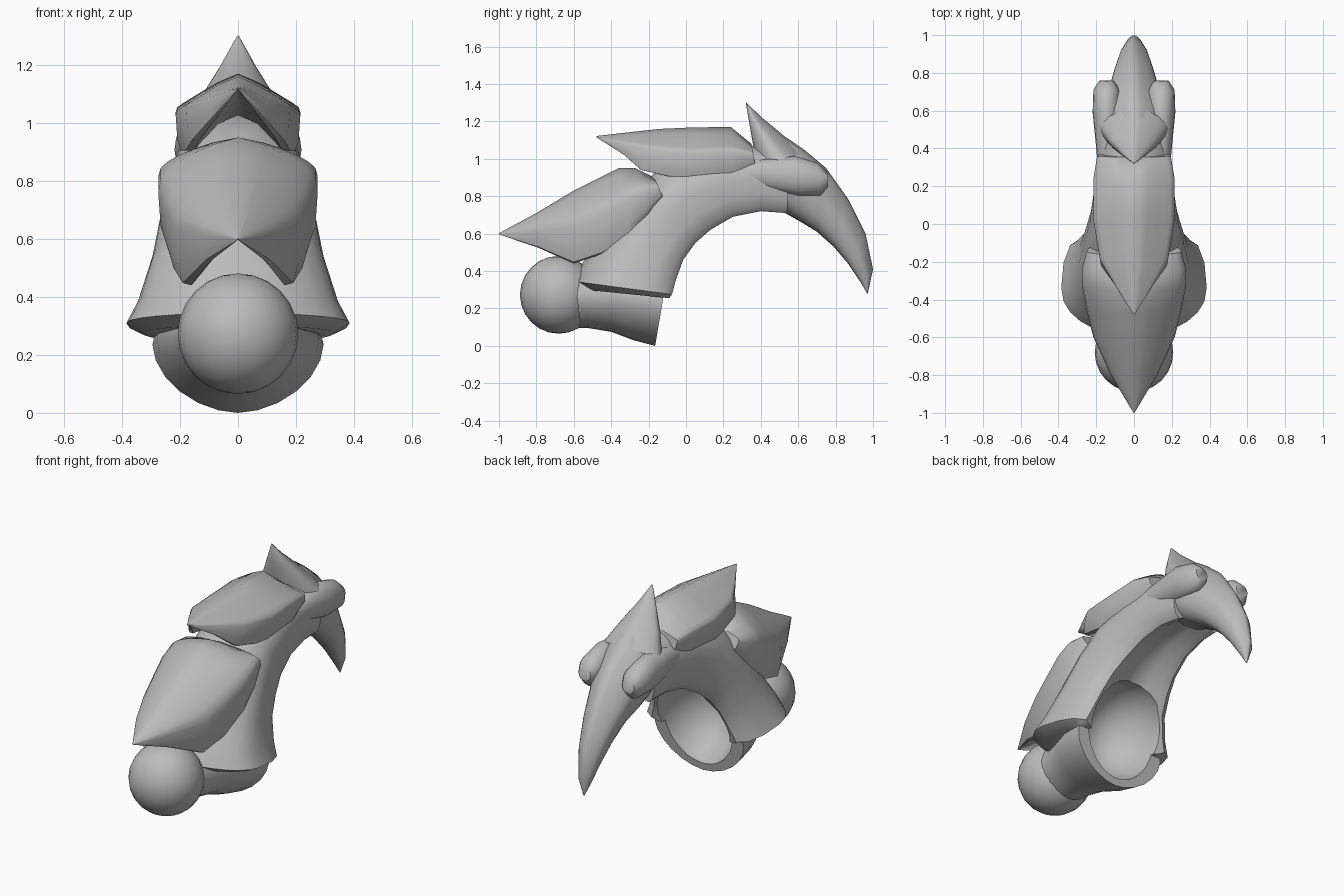
import bpy, bmesh, math
from mathutils import Vector

if "Cube" in bpy.data.objects:
    bpy.data.objects.remove(bpy.data.objects["Cube"], do_unlink=True)

GREY = (0.5, 0.5, 0.5, 1)
shell_grey = bpy.data.materials.new("shell grey")
shell_grey.use_nodes = True
shell_grey.diffuse_color = GREY
shell_grey.node_tree.nodes["Principled BSDF"].inputs["Base Color"].default_value = GREY


def activate(obj):
    bpy.ops.object.select_all(action='DESELECT')
    obj.select_set(True)
    bpy.context.view_layer.objects.active = obj


def smooth(obj, angle=50):
    activate(obj)
    bpy.ops.object.shade_smooth_by_angle(angle=math.radians(angle))


def finish(name, bm):
    bmesh.ops.recalc_face_normals(bm, faces=bm.faces)
    mesh = bpy.data.meshes.new(name)
    bm.to_mesh(mesh)
    bm.free()
    obj = bpy.data.objects.new(name, mesh)
    bpy.context.collection.objects.link(obj)
    mesh.materials.append(shell_grey)
    smooth(obj)
    return obj


def ring_profile(power, hollow, peak, n):
    """Cross-section with a ridged outer side and a trough on the inner side."""
    points = []
    for i in range(n):
        t = math.tau * i / n
        s, c = math.sin(t), math.cos(t)
        u = math.copysign(abs(c) ** power, c)
        u += hollow * max(0, -c) ** 4 - peak * max(0, c) * abs(s)
        points.append((math.copysign(abs(s) ** power, s), u))
    low = -min(u for _, u in points)
    return [(x, u / low if u < 0 else u) for x, u in points]


def loft(name, sections, power=1.0, hollow=0.0, peak=0.0, n=24):
    """Join rings; each section is outer (y, z), inner (y, z), half width."""
    bm = bmesh.new()
    rings = []
    profile = ring_profile(power, hollow, peak, n)
    for ay, az, by, bz, w in sections:
        a, b = Vector((0, ay, az)), Vector((0, by, bz))
        rings.append([bm.verts.new((a + b) / 2 + (a - b) / 2 * u + Vector((x * w, 0, 0)))
                      for x, u in profile])
    for r, q in zip(rings, rings[1:]):
        for i in range(n):
            j = (i + 1) % n
            bm.faces.new((r[i], r[j], q[j], q[i]))
    bm.faces.new(rings[0])
    bm.faces.new(rings[-1][::-1])
    return finish(name, bm)


def ball(name, centre, radii, segments=24):
    bm = bmesh.new()
    bmesh.ops.create_uvsphere(bm, u_segments=segments, v_segments=segments // 2, radius=1)
    bmesh.ops.scale(bm, vec=radii, verts=bm.verts)
    obj = finish(name, bm)
    obj.location = centre
    return obj


def combine(target, other, operation):
    mod = target.modifiers.new("combine", 'BOOLEAN')
    mod.object, mod.operation, mod.solver = other, operation, 'EXACT'
    activate(target)
    bpy.ops.object.modifier_apply(modifier=mod.name)
    bpy.data.objects.remove(other, do_unlink=True)


# Arched main body with flared skirt
body = loft("arched_body", [
    (-0.54, 0.30, -0.09, 0.255, 0.33),
    (-0.60, 0.345, -0.075, 0.275, 0.385),
    (-0.57, 0.42, -0.055, 0.35, 0.345),
    (-0.43, 0.62, -0.015, 0.46, 0.295),
    (-0.27, 0.83, 0.05, 0.55, 0.265),
    (-0.12, 0.97, 0.13, 0.62, 0.235),
    (0.12, 1.04, 0.25, 0.69, 0.21),
    (0.34, 1.07, 0.40, 0.72, 0.195),
    (0.56, 1.04, 0.54, 0.71, 0.175),
], power=0.9, hollow=0.6, peak=0.1)

# Neck that widens from the knuckle into the socket
neck = loft("socket_neck", [
    (-0.68, 0.44, -0.68, 0.10, 0.17),
    (-0.52, 0.44, -0.52, 0.095, 0.19),
    (-0.40, 0.46, -0.40, 0.075, 0.23),
    (-0.26, 0.48, -0.28, 0.03, 0.28),
    (-0.085, 0.47, -0.165, 0.0, 0.295),
], power=1.1)

# Hollow socket, open at the back
combine(body, neck, 'UNION')
cutter = ball("socket_cutter", (0, -0.06, 0.31), (0.235, 0.32, 0.28))
combine(body, cutter, 'DIFFERENCE')
smooth(body)

# Round knuckle at the front
ball("knuckle", (0, -0.68, 0.273), (0.208, 0.208, 0.208))

# Overlapping armour plates with pointed front tips
loft("lower_plate", [
    (-1.0, 0.602, -0.998, 0.595, 0.003),
    (-0.80, 0.71, -0.79, 0.525, 0.125),
    (-0.60, 0.83, -0.60, 0.44, 0.215),
    (-0.47, 0.895, -0.45, 0.49, 0.25),
    (-0.36, 0.95, -0.30, 0.57, 0.275),
    (-0.27, 0.95, -0.20, 0.68, 0.275),
    (-0.17, 0.90, -0.12, 0.79, 0.25),
], power=0.85, hollow=0.9, peak=0.4)
loft("upper_plate", [
    (-0.48, 1.122, -0.478, 1.115, 0.003),
    (-0.32, 1.14, -0.33, 1.02, 0.10),
    (-0.14, 1.16, -0.24, 0.94, 0.18),
    (0.04, 1.168, 0.0, 0.885, 0.215),
    (0.24, 1.17, 0.24, 0.905, 0.215),
    (0.35, 1.08, 0.37, 0.97, 0.195),
], power=0.85, hollow=1.0, peak=0.75)

# Hooked claw
loft("hooked_claw", [
    (0.42, 1.08, 0.47, 0.73, 0.165),
    (0.52, 1.125, 0.53, 0.71, 0.18),
    (0.63, 1.05, 0.61, 0.665, 0.165),
    (0.75, 0.95, 0.70, 0.61, 0.13),
    (0.87, 0.78, 0.79, 0.53, 0.10),
    (0.96, 0.60, 0.87, 0.435, 0.07),
    (1.0, 0.41, 0.94, 0.33, 0.035),
    (0.972, 0.28, 0.968, 0.28, 0.003),
], peak=0.35, hollow=0.15)

# Pointed crest rising from the root of the claw
loft("claw_crest", [
    (0.322, 1.302, 0.32, 1.298, 0.003),
    (0.40, 1.225, 0.345, 1.15, 0.065),
    (0.50, 1.143, 0.365, 1.04, 0.125),
    (0.62, 1.04, 0.40, 0.92, 0.185),
], peak=0.35)

# Side knobs where the claw hinges, fading forward into a rail
for side, x in (("left", 0.145), ("right", -0.145)):
    knob = loft(side + "_hinge_knob", [
        (0.12, 0.96, 0.12, 0.88, 0.03),
        (0.40, 0.995, 0.40, 0.84, 0.055),
        (0.58, 1.015, 0.60, 0.80, 0.074),
        (0.70, 0.98, 0.72, 0.805, 0.07),
        (0.755, 0.93, 0.76, 0.85, 0.04),
    ], n=16)
    knob.location.x = x
